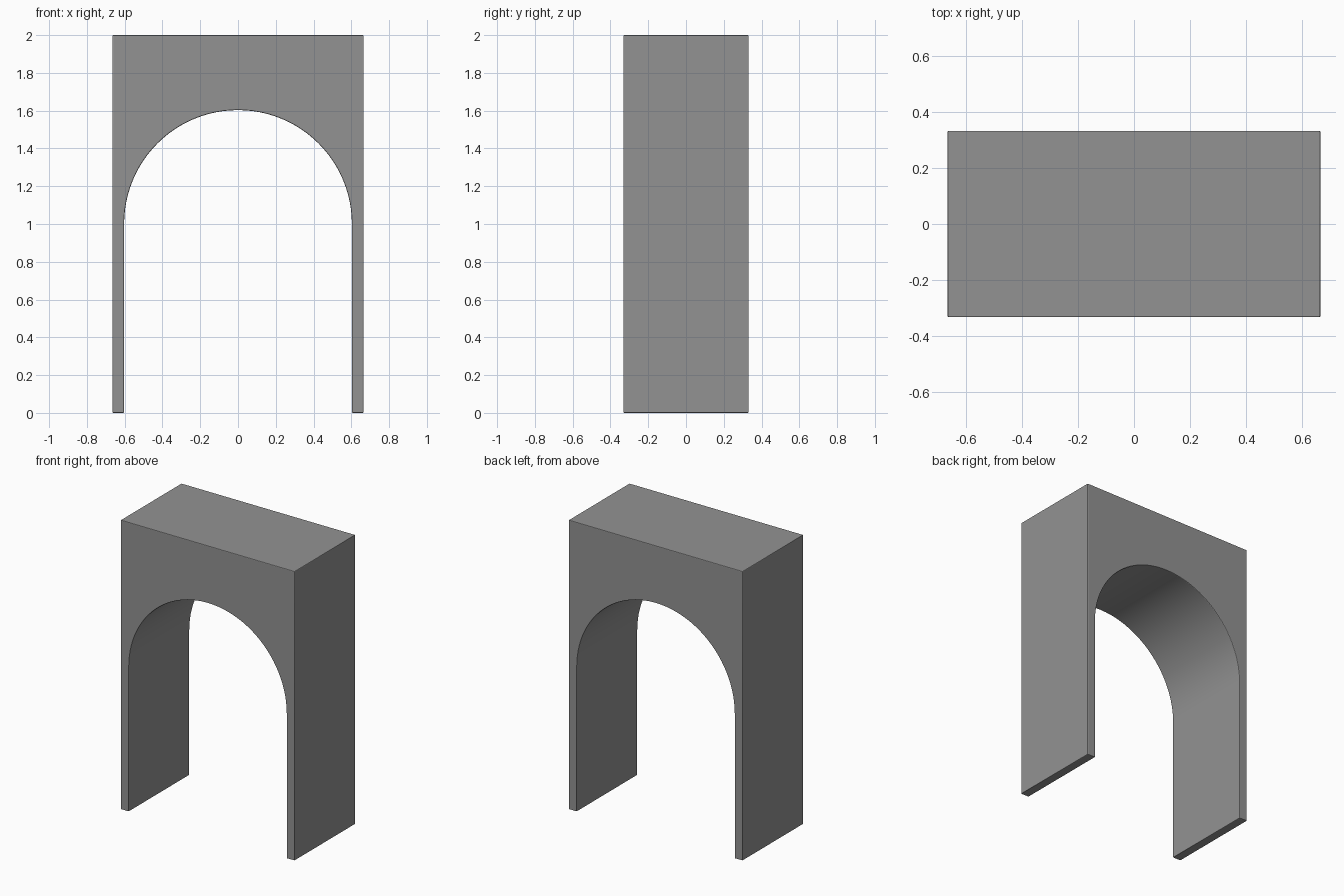
import bpy, bmesh, math

if "Cube" in bpy.data.objects:
    bpy.data.objects.remove(bpy.data.objects["Cube"])

# Overall sizes
HALF_W, HALF_D, HEIGHT = 0.665, 0.332, 2.0
RADIUS, SPRING, SEGMENTS = 0.603, 1.0, 48

stone = bpy.data.materials.new("mid grey")
stone.diffuse_color = (0.29, 0.29, 0.29, 1)
stone.use_nodes = True
stone.node_tree.nodes["Principled BSDF"].inputs["Base Color"].default_value = stone.diffuse_color

# Front outline: outer rectangle with a round-headed opening
outline = [(-RADIUS, 0), (-HALF_W, 0), (-HALF_W, HEIGHT),
           (HALF_W, HEIGHT), (HALF_W, 0), (RADIUS, 0)]
for i in range(SEGMENTS + 1):
    a = math.pi * i / SEGMENTS
    outline.append((RADIUS * math.cos(a), SPRING + RADIUS * math.sin(a)))

# Extrude the outline through the depth
bm = bmesh.new()
front = bm.faces.new([bm.verts.new((x, -HALF_D, z)) for x, z in outline])
ext = bmesh.ops.extrude_face_region(bm, geom=[front], use_keep_orig=True)
new_verts = [g for g in ext["geom"] if isinstance(g, bmesh.types.BMVert)]
bmesh.ops.translate(bm, verts=new_verts, vec=(0, 2 * HALF_D, 0))
bmesh.ops.recalc_face_normals(bm, faces=bm.faces)

# Tiny worn edge on the front and back outlines and the feet
sharp = [e for e in bm.edges
         if e.calc_face_angle(0) > math.radians(30)]
bmesh.ops.bevel(bm, geom=sharp, offset=0.005, segments=2, profile=0.5,
                affect='EDGES', clamp_overlap=True)

mesh = bpy.data.meshes.new("archway")
bm.to_mesh(mesh)
bm.free()
mesh.materials.append(stone)
arch = bpy.data.objects.new("archway", mesh)
bpy.context.collection.objects.link(arch)

# Smooth opening, crisp corners
bpy.context.view_layer.objects.active = arch
arch.select_set(True)
bpy.ops.object.shade_smooth_by_angle(angle=math.radians(20))
